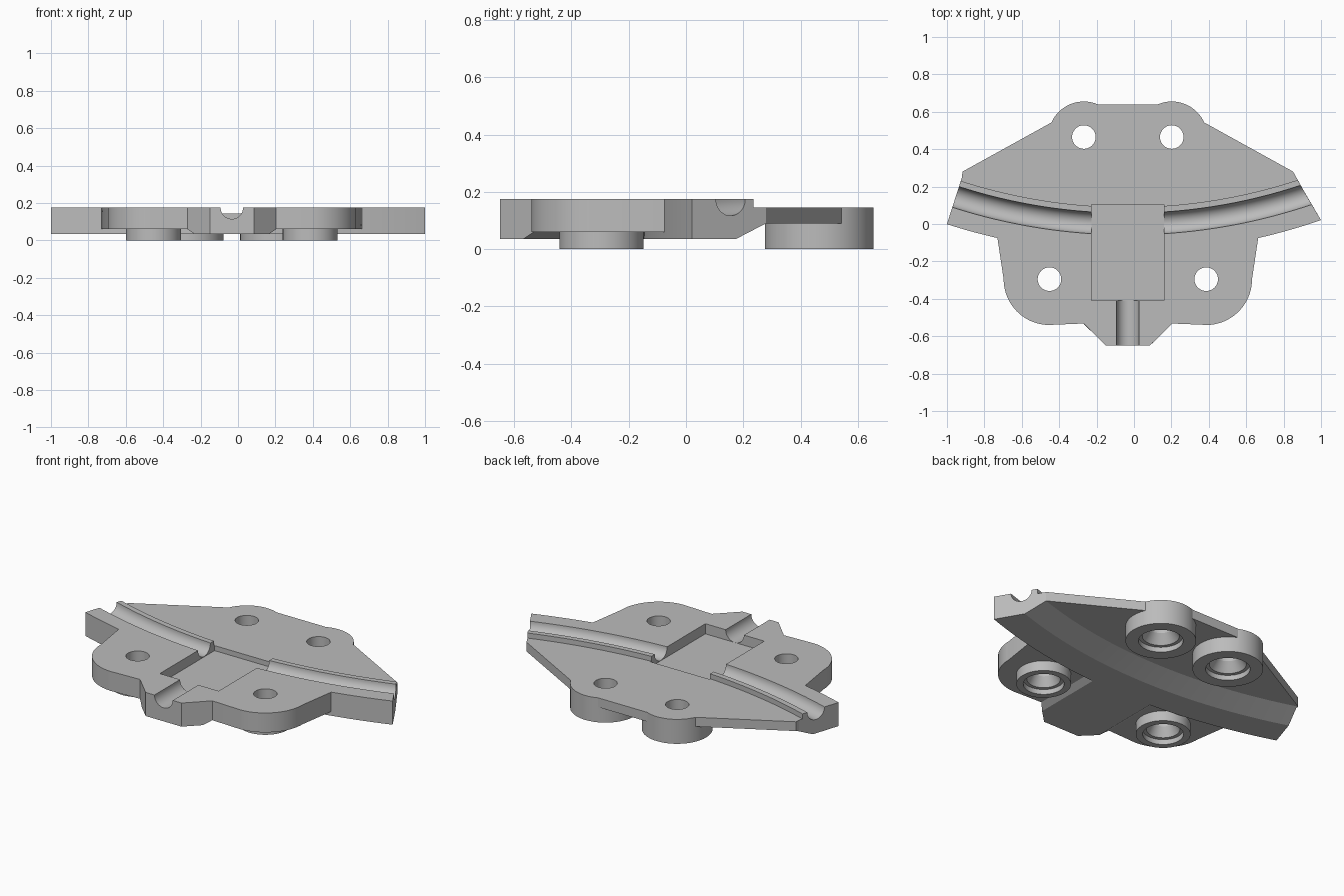
import bpy, bmesh, math
from math import sin, cos, radians, pi

if "Cube" in bpy.data.objects:
    bpy.data.objects.remove(bpy.data.objects["Cube"])

MID = -0.033           # x of the mirror line
AXIS_Y = 3.0           # centre of the curved arm
TOP, LOW_TOP, BASE = 0.175, 0.145, 0.035

grey = bpy.data.materials.new("plain grey")
grey.use_nodes = True
colour = (0.5, 0.5, 0.5, 1)
grey.diffuse_color = colour
grey.node_tree.nodes["Principled BSDF"].inputs["Base Color"].default_value = colour


def loft(name, rings, closed=False):
    """Solid skinned through rings of points, capped at both ends."""
    bm = bmesh.new()
    loops = [[bm.verts.new(p) for p in ring] for ring in rings]
    n = len(loops[0])
    for a, b in zip(loops, loops[1:]):
        for i in range(n):
            j = (i + 1) % n
            bm.faces.new((a[i], a[j], b[j], b[i]))
    bm.faces.new(loops[0])
    bm.faces.new(loops[-1])
    bmesh.ops.recalc_face_normals(bm, faces=bm.faces)
    mesh = bpy.data.meshes.new(name)
    bm.to_mesh(mesh)
    bm.free()
    mesh.materials.append(grey)
    obj = bpy.data.objects.new(name, mesh)
    bpy.context.collection.objects.link(obj)
    return obj


def prism(name, outline, z0, z1):
    return loft(name, [[(x, y, z) for x, y in outline] for z in (z0, z1)])


def arc(cx, cy, r, a0, a1, n):
    return [(cx + r * cos(radians(a0 + (a1 - a0) * i / n)),
             cy + r * sin(radians(a0 + (a1 - a0) * i / n))) for i in range(n + 1)]


def circle(cx, cy, r, n=64):
    return arc(cx, cy, r, 0, 360, n)[:-1]


def mirrored(half):
    """Close a right-hand half outline, given as offsets from the mirror line."""
    return [(MID + x, y) for x, y in half] + [(MID - x, y) for x, y in reversed(half)]


def combine(target, tool, operation):
    mod = target.modifiers.new(operation, "BOOLEAN")
    mod.operation, mod.solver, mod.object = operation, "EXACT", tool
    bpy.ops.object.select_all(action="DESELECT")
    bpy.context.view_layer.objects.active = target
    target.select_set(True)
    bpy.ops.object.modifier_apply(modifier=mod.name)
    bpy.data.objects.remove(tool)


# Curved arm: a grooved section swept about a far axis, with a slanted right end
groove = arc(3.0, TOP, 0.058, 0, -180, 18)
section = ([(3.153, BASE), (3.153, TOP)] + groove +
           [(2.91, TOP), (2.91, LOW_TOP), (2.861, LOW_TOP), (2.861, 0.09), (2.98, BASE)])


def arm_point(r, z, t):
    left = -17.87
    right = 18.0 + 1.12 * (r - 2.861) / 0.292
    a = radians(left + (right - left) * t)
    return (MID + r * sin(a), AXIS_Y - r * cos(a), z)


STEPS = 48
plate = loft("mounting_plate",
             [[arm_point(r, z, i / STEPS) for r, z in section] for i in range(STEPS + 1)])

# Thin rear plate, following the arm on its front edge
rear = arc(MID, AXIS_Y, 2.885, -72.1, -107.9, 30)
rear += [(MID - 0.884, 0.28), (MID - 0.408, 0.543), (MID - 0.168, 0.64),
         (MID + 0.168, 0.64), (MID + 0.408, 0.543), (MID + 0.884, 0.28)]
combine(plate, prism("rear_plate", rear, 0.09, LOW_TOP), "UNION")

# Front body with two rounded lobes and a tapered tongue
half = arc(0, AXIS_Y, 3.11, -90, -77.2, 12)
half += [(0.697, -0.075)] + arc(0.419, -0.295, 0.245, 0, -88, 20)
half += [(0.237, -0.532), (0.118, -0.65)]
front = mirrored(half[1:])
combine(plate, prism("front_body", front, 0.06, TOP), "UNION")

# Raised rib under the tongue with bevelled sides
rib_low = mirrored([(0.2, 0.0), (0.2, -0.569), (0.118, -0.65)])
rib_high = mirrored([(0.237, 0.0), (0.237, -0.532), (0.118, -0.65)])
rib = loft("under_rib", [[(x, y, BASE) for x, y in rib_low],
                         [(x, y, 0.06) for x, y in rib_high],
                         [(x, y, 0.1) for x, y in rib_high]])
combine(plate, rib, "UNION")

# Screw bosses: x offset, y, outer radius, top height, recess radius
bosses = [(s * x, y, r, h, c) for s in (-1, 1)
          for x, y, r, h, c in ((0.235, 0.465, 0.19, LOW_TOP, 0.12),
                                (0.419, -0.295, 0.147, 0.1, 0.11))]
for x, y, r, h, c in bosses:
    combine(plate, prism("boss", circle(MID + x, y, r), 0, h), "UNION")

# Screw holes with a stepped, conical recess underneath
for x, y, r, h, c in bosses:
    steps = ((c, -0.05), (c, 0.03), (c - 0.02, 0.03), (0.063, 0.085), (0.063, 0.3))
    hole = loft("hole_cutter", [[(px, py, z) for px, py in circle(MID + x, y, rr, 48)]
                                for rr, z in steps])
    combine(plate, hole, "DIFFERENCE")

# Rectangular pocket across the arm
pocket = mirrored([(0.193, 0.103), (0.193, -0.41)])
combine(plate, prism("pocket_cutter", pocket, 0.115, 0.3), "DIFFERENCE")

# Round channel along the tongue
channel = circle(MID, TOP, 0.06, 40)
combine(plate, loft("channel_cutter", [[(x, y, z) for x, z in channel]
                                       for y in (-0.8, -0.35)]), "DIFFERENCE")

bpy.ops.object.select_all(action="DESELECT")
plate.select_set(True)
bpy.context.view_layer.objects.active = plate
bpy.ops.object.shade_smooth_by_angle(angle=radians(20))
